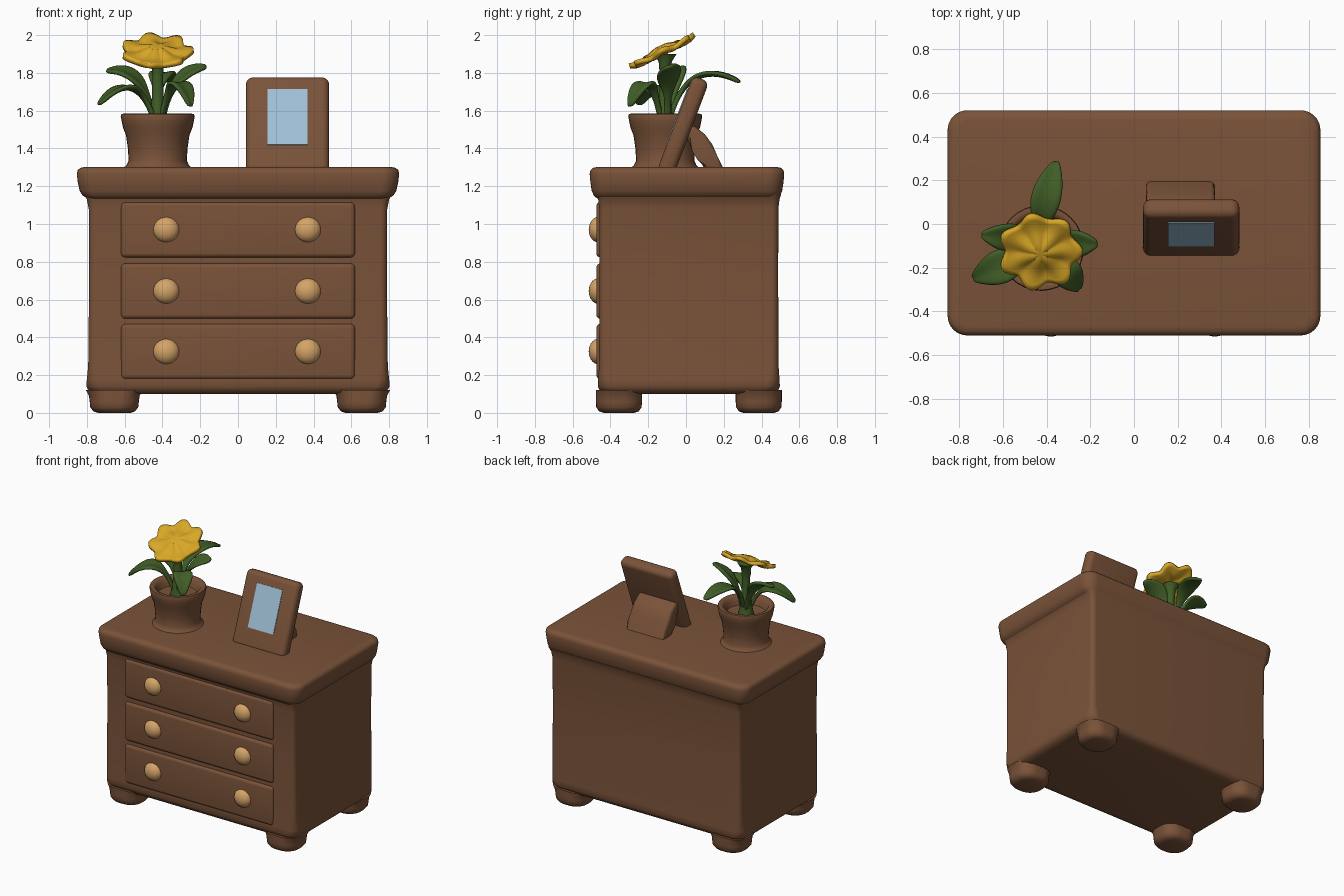
import bpy, bmesh, math
from mathutils import Vector, Matrix

if "Cube" in bpy.data.objects:
    bpy.data.objects.remove(bpy.data.objects["Cube"])


def material(name, rgb):
    m = bpy.data.materials.new(name)
    m.diffuse_color = (*rgb, 1)
    m.use_nodes = True
    m.node_tree.nodes["Principled BSDF"].inputs["Base Color"].default_value = m.diffuse_color
    return m


BROWN = material("brown wood", (0.195, 0.086, 0.041))
TAN = material("tan knob", (0.66, 0.37, 0.14))
GREEN = material("leaf green", (0.052, 0.112, 0.02))
YELLOW = material("petal yellow", (0.70, 0.39, 0.02))
BLUE = material("picture blue", (0.35, 0.53, 0.68))


def finish(bm, name, mat, angle=60):
    bmesh.ops.remove_doubles(bm, verts=bm.verts, dist=1e-5)
    bmesh.ops.recalc_face_normals(bm, faces=bm.faces)
    me = bpy.data.meshes.new(name)
    bm.to_mesh(me)
    bm.free()
    ob = bpy.data.objects.new(name, me)
    bpy.context.collection.objects.link(ob)
    me.materials.append(mat)
    bpy.ops.object.select_all(action='DESELECT')
    ob.select_set(True)
    bpy.context.view_layer.objects.active = ob
    bpy.ops.object.shade_smooth_by_angle(angle=math.radians(angle))
    return ob


def loft(name, mat, cx, cy, rings, n=8):
    """Stack rounded rectangles given as (z, half x, half y, corner radius)."""
    bm = bmesh.new()
    loops = []
    for z, hx, hy, r in rings:
        loop = []
        for q, (sx, sy) in enumerate([(1, 1), (-1, 1), (-1, -1), (1, -1)]):
            for i in range(n + 1):
                a = (q + i / n) * math.pi / 2
                loop.append(bm.verts.new((cx + sx * (hx - r) + r * math.cos(a),
                                          cy + sy * (hy - r) + r * math.sin(a), z)))
        loops.append(loop)
    for a, b in zip(loops, loops[1:]):
        for i in range(len(a)):
            j = (i + 1) % len(a)
            bm.faces.new((a[i], a[j], b[j], b[i]))
    bm.faces.new(loops[0][::-1])
    bm.faces.new(loops[-1])
    return finish(bm, name, mat)


def soft_box(name, mat, center, size, bevel, segs=4, rot=None):
    bm = bmesh.new()
    bmesh.ops.create_cube(bm, size=1)
    bmesh.ops.scale(bm, vec=size, verts=bm.verts)
    if bevel:
        bmesh.ops.bevel(bm, geom=bm.edges[:], offset=bevel, segments=segs, profile=0.5, affect='EDGES')
    ob = finish(bm, name, mat)
    ob.matrix_world = Matrix.Translation(center) @ (rot or Matrix())
    return ob


# Cabinet body, flared at the foot and under the top
loft("cabinet_body", BROWN, 0, 0.015, [
    (0.10, 0.74, 0.43, 0.08), (0.11, 0.785, 0.468, 0.08), (0.14, 0.803, 0.482, 0.07),
    (0.18, 0.80, 0.48, 0.06), (0.25, 0.793, 0.475, 0.04), (0.70, 0.788, 0.473, 0.035),
    (1.08, 0.79, 0.474, 0.035), (1.13, 0.80, 0.48, 0.04), (1.16, 0.82, 0.49, 0.05)])

# Thick rounded top board
loft("top_board", BROWN, 0, 0.005, [
    (1.135, 0.795, 0.475, 0.05), (1.15, 0.822, 0.493, 0.07), (1.175, 0.838, 0.504, 0.08),
    (1.22, 0.848, 0.511, 0.09), (1.265, 0.853, 0.515, 0.09), (1.285, 0.849, 0.511, 0.09),
    (1.297, 0.835, 0.498, 0.08), (1.302, 0.81, 0.475, 0.07)])

# Bun feet
for side, sx in (("left", -1), ("right", 1)):
    for end, y in (("front", -0.355), ("back", 0.385)):
        loft(f"{end}_{side}_foot", BROWN, sx * 0.655, y, [
            (0.0, 0.085, 0.08, 0.075), (0.008, 0.11, 0.105, 0.09), (0.03, 0.127, 0.12, 0.10),
            (0.06, 0.13, 0.122, 0.10), (0.09, 0.134, 0.122, 0.10), (0.12, 0.15, 0.122, 0.10)])

# Drawers with two knobs each
for i, z in enumerate((0.325, 0.645, 0.97)):
    soft_box(f"drawer_{i + 1}", BROWN, (0, -0.45, z), (1.24, 0.05, 0.295), 0.024, 5)
    for side, x in (("left", -0.38), ("right", 0.37)):
        bm = bmesh.new()
        bmesh.ops.create_uvsphere(bm, u_segments=24, v_segments=14, radius=1)
        bmesh.ops.scale(bm, vec=(0.07, 0.052, 0.068), verts=bm.verts)
        bmesh.ops.translate(bm, vec=(x, -0.463, z), verts=bm.verts)
        finish(bm, f"knob_{i + 1}_{side}", TAN)

# Picture frame, leaning back
lean = Matrix.Rotation(math.radians(-20.8), 4, 'X')
mid = Vector((0.262, -0.016, 1.517))
soft_box("picture_frame", BROWN, mid, (0.44, 0.092, 0.54), 0.036, 5, lean)
soft_box("picture", BLUE, mid + lean @ Vector((0, -0.046, 0.035)), (0.213, 0.008, 0.315), 0, 1, lean)

# Curved strut behind the frame
bm = bmesh.new()
outline = [(0.0, 1.53), (0.05, 1.515), (0.10, 1.475), (0.14, 1.42), (0.17, 1.35), (0.205, 1.28),
           (0.10, 1.28), (0.08, 1.35), (0.05, 1.40), (0.0, 1.45)]
ends = [[bm.verts.new((x, y, z)) for y, z in outline] for x in (0.055, 0.37)]
for i in range(len(outline)):
    j = (i + 1) % len(outline)
    bm.faces.new((ends[0][i], ends[0][j], ends[1][j], ends[1][i]))
caps = [bm.faces.new(e) for e in ends]
rim = list({e for f in caps for e in f.edges})
bmesh.ops.bevel(bm, geom=rim, offset=0.022, segments=3, profile=0.5, affect='EDGES')
finish(bm, "frame_strut", BROWN)

# Flower pot with a hollow rim
PX, PY = -0.425, -0.11
profile = [(0.185, 1.295), (0.166, 1.31), (0.154, 1.335), (0.158, 1.40), (0.168, 1.47), (0.184, 1.51),
           (0.19, 1.54), (0.196, 1.57), (0.192, 1.582), (0.175, 1.585), (0.155, 1.575),
           (0.145, 1.545), (0.135, 1.52), (0.05, 1.515)]
loft("flower_pot", BROWN, PX, PY, [(z, r, r, r) for r, z in profile])

# Stem
loft("stem", GREEN, PX, PY, [(z, r, r, r) for r, z in (
    (0.055, 1.51), (0.045, 1.56), (0.032, 1.65), (0.028, 1.78), (0.035, 1.86), (0.06, 1.90))], 4)


def leaf(name, pts, width, roll=0.0):
    p0, p1, p2, p3 = map(Vector, pts)
    shape = [0.2, 0.2, 0.24, 0.36, 0.62, 0.88, 1.0, 1.0, 0.86, 0.6, 0.2]
    bm = bmesh.new()
    rows = []
    for i, w in enumerate(shape):
        t = i / (len(shape) - 1)
        s = 1 - t
        p = p0 * s**3 + p1 * 3 * s * s * t + p2 * 3 * s * t * t + p3 * t**3
        d = ((p1 - p0) * s * s + (p2 - p1) * 2 * s * t + (p3 - p2) * t * t).normalized()
        flat = Vector((p3.x - p0.x, p3.y - p0.y, 0)).normalized()
        side = Matrix.Rotation(roll, 3, d) @ flat.cross(Vector((0, 0, 1)))
        up = side.cross(d)
        rows.append([bm.verts.new(p + side * (k * w * width / 2) + up * (0.1 * width * w * (abs(k) - 0.5)))
                     for k in (-1, -0.5, 0, 0.5, 1)])
    for a, b in zip(rows, rows[1:]):
        for k in range(4):
            bm.faces.new((a[k], a[k + 1], b[k + 1], b[k]))
    ob = finish(bm, name, GREEN, 180)
    m = ob.modifiers.new("thickness", 'SOLIDIFY')
    m.thickness, m.offset = 0.024, 0
    ob.modifiers.new("smooth", 'SUBSURF').levels = 1


leaf("back_leaf", [(-.42, -.09, 1.54), (-.44, -.03, 1.80), (-.41, .12, 1.85), (-.355, .29, 1.75)], 0.14)
leaf("front_left_leaf", [(-.44, -.13, 1.54), (-.50, -.15, 1.74), (-.60, -.19, 1.79), (-.74, -.25, 1.63)], 0.16)
leaf("left_leaf", [(-.44, -.09, 1.54), (-.48, -.06, 1.74), (-.56, -.06, 1.84), (-.70, -.05, 1.81)], 0.14, -0.35)
leaf("right_leaf", [(-.40, -.10, 1.54), (-.37, -.10, 1.75), (-.28, -.08, 1.82), (-.165, -.09, 1.835)], 0.14, 0.35)
leaf("front_right_leaf", [(-.41, -.13, 1.54), (-.37, -.17, 1.77), (-.29, -.22, 1.82), (-.25, -.30, 1.62)], 0.14)

# Lobed, rippled blossom tilted toward the front
bm = bmesh.new()
N, R, PETALS = 84, 8, 7
center = bm.verts.new((0, 0, 0.018))
prev = None
for k in range(1, R + 1):
    f = k / R
    ring = []
    for i in range(N):
        a = 2 * math.pi * i / N
        c = math.cos(PETALS * a)
        r = f * (0.178 + 0.017 * c * f)
        z = 0.018 * math.exp(-(f / 0.3)**2) + 0.008 * c * f + 0.006 * math.sin(f * 7) - 0.012 * max(0, f - 0.7)
        ring.append(bm.verts.new((r * math.cos(a), r * math.sin(a), z)))
    for i in range(N):
        j = (i + 1) % N
        if prev:
            bm.faces.new((prev[i], ring[i], ring[j], prev[j]))
        else:
            bm.faces.new((center, ring[i], ring[j]))
    prev = ring
blossom = finish(bm, "blossom", YELLOW, 180)
blossom.matrix_world = Matrix.Translation((-0.43, -0.125, 1.913)) @ Matrix.Rotation(math.radians(26), 4, 'X')
m = blossom.modifiers.new("thickness", 'SOLIDIFY')
m.thickness, m.offset = 0.026, 0
